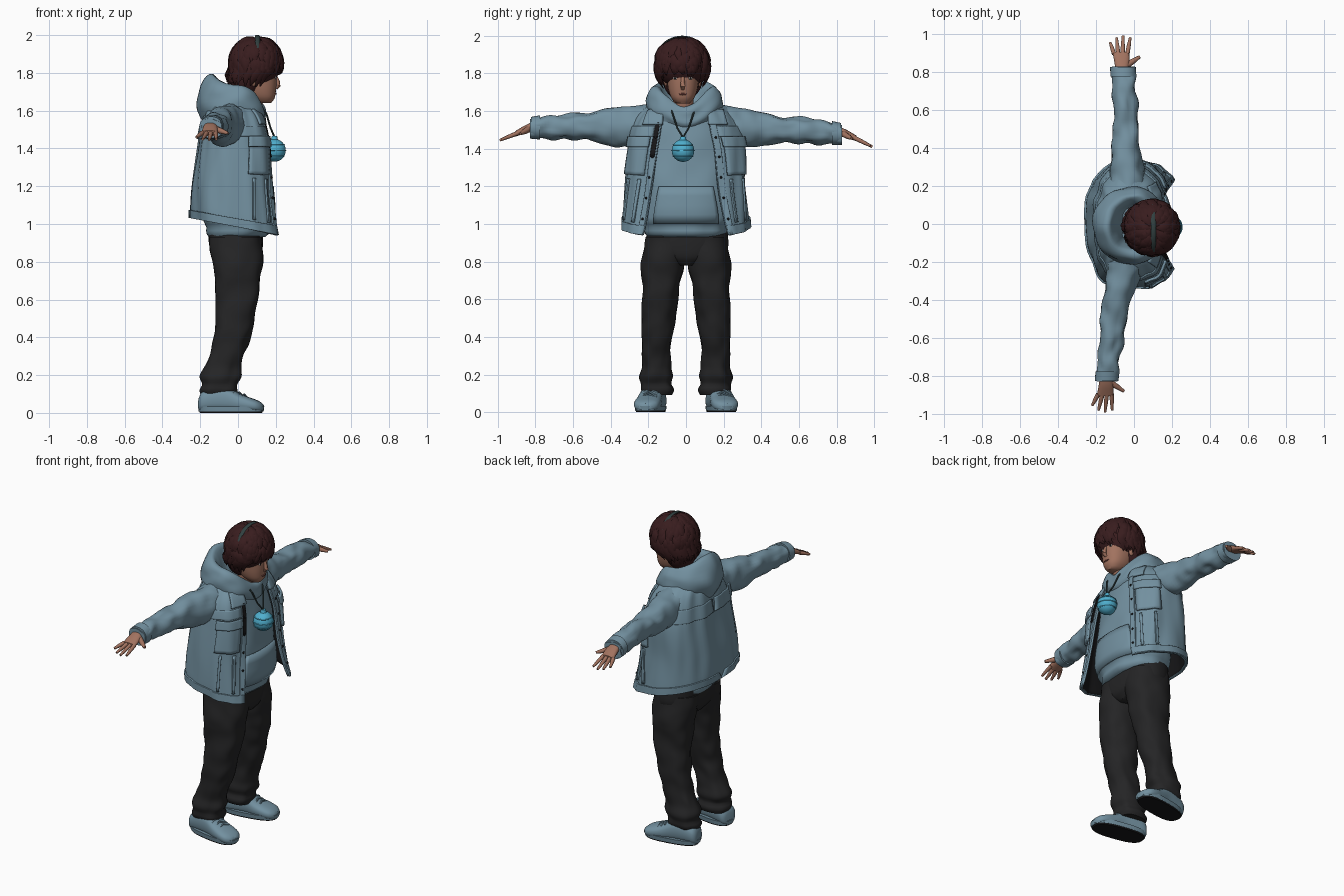
import bpy, bmesh, math, random
from mathutils import Vector, Matrix, noise

random.seed(4)
if "Cube" in bpy.data.objects:
    bpy.data.objects.remove(bpy.data.objects["Cube"])


def colour(name, *rgb):
    m = bpy.data.materials.new(name)
    m.use_nodes = True
    m.diffuse_color = (*rgb, 1)
    m.node_tree.nodes["Principled BSDF"].inputs["Base Color"].default_value = (*rgb, 1)
    return m


CLOTH = colour("dusty blue cloth", .17, .28, .35)
BLACK = colour("black lining", .008, .008, .009)
TROUSER = colour("charcoal trousers", .018, .018, .019)
HAIR = colour("dark maroon hair", .04, .012, .013)
SKIN = colour("warm skin", .36, .17, .115)
CYAN = colour("bright cyan", .08, .43, .62)
CORD = colour("dark green cord", .03, .05, .05)
WHITE = colour("eye white", .5, .45, .42)
LIP = colour("lip", .24, .08, .065)


def finish(bm, name, mats, recalc=True):
    if recalc:
        bmesh.ops.recalc_face_normals(bm, faces=bm.faces)
    me = bpy.data.meshes.new(name)
    bm.to_mesh(me)
    bm.free()
    for m in mats:
        me.materials.append(m)
    ob = bpy.data.objects.new(name, me)
    bpy.context.collection.objects.link(ob)
    bpy.ops.object.select_all(action='DESELECT')
    bpy.context.view_layer.objects.active = ob
    ob.select_set(True)
    bpy.ops.object.shade_smooth_by_angle(angle=math.radians(50))
    return ob


def skin(name, rows, mats, closed=True, caps=True, thick=0):
    """Skin rows of points; open sheets get thickness and a second material inside."""
    bm = bmesh.new()
    vs = [[bm.verts.new(p) for p in r] for r in rows]
    n = len(vs[0])
    for lo, hi in zip(vs, vs[1:]):
        for j in range(n if closed else n - 1):
            k = (j + 1) % n
            bm.faces.new((lo[j], lo[k], hi[k], hi[j]))
    if caps:
        bm.faces.new(vs[0][::-1])
        bm.faces.new(vs[-1])
    ob = finish(bm, name, mats, caps)
    if thick:
        mod = ob.modifiers.new("thickness", 'SOLIDIFY')
        mod.thickness, mod.offset = thick, -1
        mod.material_offset = len(mats) - 1
    return ob


def at(rows, k):
    """Smooth interpolation of a table whose first column is the key."""
    i = max(j for j in range(len(rows) - 1) if j == 0 or rows[j][0] <= k)
    h = rows[i + 1][0] - rows[i][0]
    u = min(max((k - rows[i][0]) / h, 0), 1)

    def slope(j, c):
        a, b = rows[max(j - 1, 0)], rows[min(j + 1, len(rows) - 1)]
        return (b[c] - a[c]) / (b[0] - a[0]) * h
    return [(2*u**3 - 3*u*u + 1) * rows[i][c] + (u**3 - 2*u*u + u) * slope(i, c)
            + (3*u*u - 2*u**3) * rows[i + 1][c] + (u**3 - u*u) * slope(i + 1, c)
            for c in range(1, len(rows[0]))]


def surf(rows, t, k, off=0, n=2.3, fold=(0, 1, 1)):
    """Point on a superellipse section; returns (a, b, key)."""
    a0, a1, b0, b1 = at(rows, k)[:4]
    c, s = math.cos(t), math.sin(t)
    off += fold[0] * noise.noise(Vector((c * fold[1], s * fold[1], k * fold[2])))
    p = lambda v: math.copysign(abs(v) ** (2 / n), v)
    return Vector(((a0 + a1) / 2 + ((a1 - a0) / 2 + off) * p(c),
                   (b0 + b1) / 2 + ((b1 - b0) / 2 + off) * p(s), k))


AXES = {'z': lambda v: v, 'y': lambda v: Vector((v.x, v.z, v.y)), 'x': lambda v: Vector((v.z, v.x, v.y))}


def tube(name, rows, mat, axis='z', steps=20, seg=32, n=2.3, fold=(0, 1, 1), side=1):
    k0, k1 = rows[0][0], rows[-1][0]
    pts = [[AXES[axis](surf(rows, math.tau * j / seg, k0 + (k1 - k0) * i / steps, 0, n, fold))
            for j in range(seg)] for i in range(steps + 1)]
    return skin(name, [[Vector((p.x, p.y * side, p.z)) for p in r] for r in pts], [mat])


def strand(bm, pts, radii, centre=None, flat=1, sides=6):
    """Tapered strand along points, flattened towards a centre if given."""
    pts = [Vector(p) for p in pts]
    rings = []
    for i, p in enumerate(pts):
        d = (pts[min(i + 1, len(pts) - 1)] - pts[max(i - 1, 0)]).normalized()
        out = (p - centre) if centre else Vector((.31, .22, .93))
        w = d.cross(out).normalized()
        o = w.cross(d)
        rings.append([bm.verts.new(p + radii[i] * (w * math.cos(q) + o * flat * math.sin(q)))
                      for q in (math.tau * j / sides for j in range(sides))])
    for a, b in zip(rings, rings[1:]):
        for j in range(sides):
            bm.faces.new((a[j], a[(j + 1) % sides], b[(j + 1) % sides], b[j]))
    bm.faces.new(rings[0][::-1])
    bm.faces.new(rings[-1])


def strands(name, mat, items, **kw):
    bm = bmesh.new()
    for pts, radii in items:
        strand(bm, pts, radii, **kw)
    return finish(bm, name, [mat])


def ball(name, c, r, mat, seg=32):
    bm = bmesh.new()
    bmesh.ops.create_uvsphere(bm, u_segments=seg, v_segments=seg // 2, radius=1,
                              matrix=Matrix.Translation(c) @ Matrix.Diagonal((*r, 1)))
    return finish(bm, name, [mat])


# Trousers
tube("trouser_seat", [(.78, -.10, .09, -.06, .07), (.82, -.13, .12, -.17, .18), (.88, -.15, .13, -.215, .225),
                      (.98, -.16, .13, -.205, .22)], TROUSER, fold=(.008, 3, 6))
LEG = [(.09, -.19, -.01, .075, .225), (.12, -.205, 0, .065, .243), (.15, -.19, -.005, .08, .238),
       (.19, -.2, .015, .07, .245), (.24, -.175, .015, .085, .232), (.32, -.15, .035, .08, .235),
       (.42, -.13, .07, .068, .235), (.6, -.118, .108, .045, .235), (.78, -.135, .125, .012, .235),
       (.93, -.155, .13, -.02, .215)]
SIDES = (("left", 1), ("right", -1))
for word, s in SIDES:
    tube(word + "_trouser_leg", LEG, TROUSER, steps=60, side=s, fold=(.012, 1.6, 11))
    # Shoes: upper, welt, dark tread and laces, turned outwards together
    upper = [(-.17, -.04, .04, .01, .08), (-.155, -.058, .058, .006, .11), (-.09, -.062, .062, .006, .14),
             (-.02, -.062, .062, .006, .138), (.05, -.068, .068, .006, .1), (.11, -.07, .07, .006, .078),
             (.15, -.058, .058, .006, .062), (.172, -.03, .03, .01, .045)]
    foot = [tube(word + "_shoe", upper, CLOTH, 'x', 30, 24, 2.6),
            tube(word + "_shoe_welt", [(.008, -.172, .172, -.072, .072), (.034, -.176, .178, -.076, .076)],
                 CLOTH, steps=2, n=2.7),
            tube(word + "_shoe_tread", [(0, -.165, .165, -.068, .068), (.009, -.17, .17, -.071, .071)],
                 BLACK, steps=1, n=2.7),
            strands(word + "_laces", CLOTH, [([(x, -.045, z - .02), (x, 0, z), (x + .01, .045, z - .02)], [.006] * 3)
                                             for x, z in ((.02, .122), (.045, .108), (.07, .098))])]
    for ob in foot:
        ob.location = (-.037, .188 * s, 0)
        ob.rotation_euler.z = math.radians(10) * s

# Hooded top with ribbed hem and front pouch
TOP = [(.93, -.155, .14, -.2, .2), (.955, -.17, .165, -.22, .22), (.98, -.165, .16, -.22, .22),
       (1.02, -.18, .185, -.24, .24), (1.2, -.18, .175, -.25, .25), (1.4, -.175, .15, -.25, .25),
       (1.53, -.16, .135, -.21, .2), (1.62, -.12, .11, -.14, .13)]
tube("hooded_top", TOP, CLOTH, steps=40, seg=48, fold=(.012, 2, 6))
skin("front_pouch", [[surf(TOP, math.radians(d) * (1 - (z - 1) * 1.4), z, .014) for d in range(-42, 43, 6)]
                     for z in (1.0, 1.05, 1.1, 1.15, 1.2)], [CLOTH], False, False, .015)

# Hood: one section swept around the neck, blended from front, side and back
FRONT = [(.12, 1.5), (.15, 1.54), (.145, 1.59), (.12, 1.625), (.095, 1.6), (.08, 1.54)]
FLANK = [(.2, 1.57), (.205, 1.64), (.19, 1.7), (.155, 1.735), (.12, 1.7), (.09, 1.6)]
BACK = [(.18, 1.53), (.218, 1.62), (.205, 1.71), (.15, 1.795), (.11, 1.75), (.06, 1.62)]


def hood_point(t, u):
    c, s = math.cos(t), math.sin(t)
    w = (max(c, 0) ** 2, s * s, max(-c, 0) ** 2)
    ps = [at([(i, *p) for i, p in enumerate(prof)], u) for prof in (FRONT, FLANK, BACK)]
    r, z = (sum(w[i] * ps[i][k] for i in range(3)) for k in (0, 1))
    r += .012 * noise.noise(Vector((c * 2, s * 2, u)))
    return Vector((r * c, r * s - .008, z))


skin("hood", [[hood_point(math.tau * j / 48, i / 4) for j in range(48)] for i in range(21)], [CLOTH], caps=False)

# Open jacket: last column is half the front opening in degrees
JACKET = [(.985, -.25, .245, -.34, .335, 37), (1.05, -.25, .225, -.34, .332, 33), (1.2, -.24, .195, -.33, .322, 28),
          (1.4, -.215, .178, -.31, .312, 24), (1.5, -.2, .16, -.295, .29, 22), (1.57, -.185, .135, -.265, .26, 23),
          (1.62, -.165, .1, -.215, .215, 30), (1.66, -.12, .05, -.14, .14, 45)]


def jacket(t, z, off=0):
    p = surf(JACKET, t, z, off, 2.5, (.016, 3.5, 2.5))
    p.z -= .19 * (p.x + .01) * min(max((1.4 - z) / .4, 0), 1)
    return p


def span(a, b, n):
    return [a + (b - a) * i / n for i in range(n + 1)]


rows = []
for z in span(.985, 1.66, 34):
    o = math.radians(at(JACKET, z)[4])
    rows.append([jacket(t, z) for t in span(o, math.tau - o, 72)])
skin("jacket_body", rows, [CLOTH, BLACK], False, False, .012)


def patch(name, u0, u1, z0, z1, off, s=1, mat=CLOTH, n=8):
    """Raised panel on the jacket, u in degrees measured from the front edge."""
    out = []
    for z in span(z0, z1, n):
        o = at(JACKET, z)[4]
        ts = [math.radians(o + u) * s for u in span(u0, u1, n)]
        out.append([jacket(t, z, off) for t in (ts if s > 0 else ts[::-1])])
    skin(name, out, [mat], False, False, .014)


for word, s in SIDES:
    patch(word + "_chest_pocket", 10, 48, 1.27, 1.42, .018, s)
    patch(word + "_pocket_flap", 8, 50, 1.41, 1.465, .027, s)
    patch(word + "_front_placket", 0, 7, .985, 1.56, .008, s, n=20)
    patch(word + "_collar_flap", -2, 24, 1.53, 1.61, .012, s)
    patch(word + "_front_yoke", 7, 66, 1.465, 1.52, .007, s)
    for i, (u0, u1) in enumerate(((14, 18), (36, 40))):
        patch(f"{word}_welt_strip_{i}", u0, u1, 1.04, 1.25, .009, s)
    patch(word + "_jacket_hem", 0, 180 - 37, .985, 1.03, .009, s, n=24)
    patch(word + "_back_yoke", 85, 157, 1.45, 1.53, .007, s, n=16)
    for i in range(5):
        z = 1.06 + i * .1
        p = jacket(math.radians(at(JACKET, z)[4] + 3.5) * s, z, .009)
        ball(f"{word}_button_{i}", p, (.007, .007, .007), BLACK, 8)
patch("right_zip", 1, 6, 1.36, 1.54, .012, -1, BLACK)

# Sleeves, cuffs and hands
ARMS = {"left": [(.17, -.13, .07, 1.43, 1.635), (.3, -.13, .045, 1.405, 1.615), (.4, -.12, .035, 1.42, 1.59),
                 (.5, -.11, .025, 1.432, 1.575), (.7, -.115, .01, 1.425, 1.555), (.83, -.12, .003, 1.425, 1.53)],
        "right": [(.17, -.14, .06, 1.43, 1.64), (.35, -.16, .003, 1.41, 1.62), (.5, -.178, -.035, 1.445, 1.6),
                  (.65, -.186, -.065, 1.45, 1.578), (.75, -.195, -.08, 1.453, 1.575), (.83, -.2, -.088, 1.46, 1.562)]}
for word, s in SIDES:
    arm = ARMS[word]
    tube(word + "_sleeve", arm, CLOTH, 'y', 40, 28, 2.1, (.016, 1.5, 14), s)
    tube(word + "_sleeve_cuff", [(k, *(v + d * .006 for v, d in zip(at(arm, k), (-1, 1, -1, 1))))
                                 for k in (.775, .8, .825)], CLOTH, 'y', 3, 28, 2.1, side=s)
    x, z, drop = (-.065, 1.5, .5) if s > 0 else (-.148, 1.525, .4)
    lean = 0 if s > 0 else -.012
    tube(word + "_palm", [(.8, x - .03, x + .03, z - .025, z + .022), (.85, x - .038, x + .04, z - .042, z + .002),
                          (.905, x - .048, x + .04, z - .06, z - .03)], SKIN, 'y', 8, 16, side=s)
    fingers = []
    for i, (dx, tip) in enumerate(((-.04, .955), (-.018, .98), (.005, .99), (.03, .98))):
        path = [(x + dx * q + lean * g, s * (.895 + (tip - .895) * g), z - .042 - drop * (tip - .895) * g)
                for g, q in ((0, 1), (.5, 1.25), (1, 1.5))]
        fingers.append((path, [.0125, .011, .007]))
    fingers.append(([(x + .025, .835 * s, z - .02), (x + .065, .86 * s, z - .035), (x + .095, .88 * s, z - .045)],
                    [.018, .014, .008]))
    strands(word + "_fingers", SKIN, fingers, sides=8)

# Head, neck and face
HEAD = [(1.64, .1, .175, -.05, .016), (1.665, .06, .193, -.075, .041), (1.7, .03, .2, -.09, .056),
        (1.75, 0, .205, -.1, .066), (1.8, -.01, .205, -.105, .071), (1.86, -.01, .2, -.1, .066),
        (1.92, .03, .16, -.07, .04)]
tube("head", HEAD, SKIN, steps=24)
tube("neck", [(1.52, .0, .11, -.07, .04), (1.7, .03, .14, -.07, .04)], SKIN, steps=4)
face = lambda deg, z, off=.001: surf(HEAD, math.radians(deg), z, off)
strands("nose", SKIN, [([(.196, -.017, 1.79), (.212, -.017, 1.75), (.214, -.017, 1.735), (.2, -.017, 1.718)],
                        [.008, .012, .014, .01])], sides=10)
strands("lips", LIP, [([face(d, 1.69) for d in (-14, -6, 0, 6, 14)], [.002, .005, .006, .005, .002])])
for word, s in SIDES:
    ball(word + "_eye", face(24 * s, 1.775), (.004, .014, .007), WHITE, 12)
    ball(word + "_iris", face(24 * s, 1.775, .004), (.003, .006, .006), BLACK, 12)
    strands(word + "_brow", HAIR, [([face(d * s, z) for d, z in ((11, 1.792), (24, 1.8), (38, 1.794))],
                                    [.003, .005, .002])])
    ball(word + "_ear", (.08, -.017 + s * .088, 1.76), (.02, .012, .032), SKIN, 12)

# Hair: inner mass covered with layered tapering locks
CROWN = Vector((.095, -.02, 1.85))
ball("hair_crown", CROWN, (.132, .135, .132), HAIR)
ball("hair_nape", (.045, -.018, 1.785), (.092, .11, .13), HAIR)
locks = []
for i in range(230):
    a = random.uniform(-math.pi, math.pi)
    front = abs(a) < .85
    p0 = random.uniform(.05, 1.5)
    p1 = min(p0 + random.uniform(.7, 1.1), random.uniform(1.7, 1.98) if front else random.uniform(2.2, 2.6))
    twist, path = random.uniform(-.3, .3), []
    for g in span(0, 1, 5):
        p, q = p0 + (p1 - p0) * g, a + twist * g
        k = .95 + .07 * math.sin(g * math.pi) + .07 * g ** 3
        h = .14 if p < math.pi / 2 else .18
        path.append(CROWN + Vector((.138 * k * math.sin(p) * math.cos(q) - (.035 * g if p > 1.9 else 0),
                                    .142 * k * math.sin(p) * math.sin(q), h * k * math.cos(p))))
    w = random.uniform(.017, .028)
    locks.append((path, [w * f for f in (.5, .9, 1, .85, .5, .06)]))
strands("hair_locks", HAIR, locks, centre=CROWN, flat=.4)
strands("hair_band", CORD, [([CROWN + .146 * Vector((.05, math.sin(q), math.cos(q))) for q in span(-1.1, 1.1, 16)],
                             [.013] * 17)], centre=CROWN, flat=.4)

# Pendant globe on a cord
G = Vector((.193, -.016, 1.39))
ball("pendant_globe", G, (.06, .06, .06), CYAN)
for i, h in enumerate((-.03, 0, .03)):
    r = math.sqrt(.06 ** 2 - h * h)
    strands(f"globe_ridge_{i}", CYAN, [([G + Vector((r * math.cos(q), r * math.sin(q), h))
                                         for q in span(0, math.tau, 32)], [.003] * 33)])
strands("globe_cap", CYAN, [([G + Vector((0, 0, .05)), G + Vector((0, 0, .076))], [.02, .014])], sides=12)
strands("pendant_cord", CORD, [([G + Vector((0, 0, .07)), (.172, -.016 + s * .03, 1.51), (.15, -.016 + s * .055, 1.585),
                                 (.11, -.016 + s * .07, 1.63)], [.005] * 4) for s in (1, -1)])
